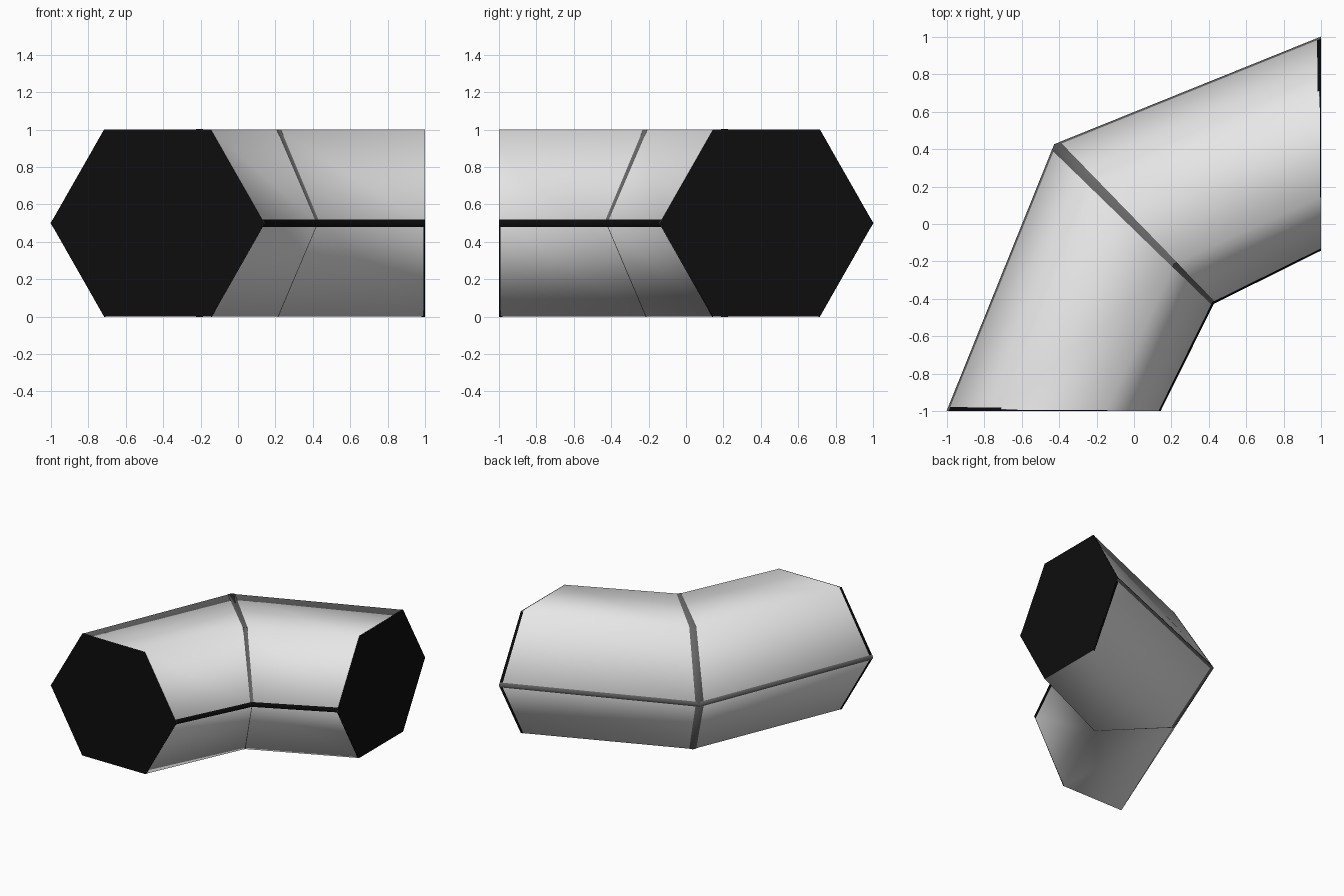
import bpy, math
from mathutils import Vector

if "Cube" in bpy.data.objects:
    bpy.data.objects.remove(bpy.data.objects["Cube"])


def material(name, v):
    m = bpy.data.materials.new(name)
    m.diffuse_color = (v, v, v, 1)
    m.use_nodes = True
    m.node_tree.nodes["Principled BSDF"].inputs["Base Color"].default_value = m.diffuse_color
    return m


light = material("light_grey", 0.80)
dark = material("dark_grey", 0.135)
black = material("black", 0.004)

# Hexagon corners: share of the way from outer to inner edge, and height
HEX = [(0, .5), (.25, 1), (.75, 1), (1, .5), (.75, 0), (.25, 0)]
MID = (Vector((-.425, .425)), Vector((.425, -.425)))
FRONT = (Vector((-1, -1)), Vector((.14, -1)))
RIGHT = (Vector((1, 1)), Vector((1, -.14)))


def point(t, u, grow=1.0):
    """t: -1 front end, 0 bend, 1 right end. u: 0..6 around the hexagon."""
    end = FRONT if t < 0 else RIGHT
    outer = MID[0].lerp(end[0], abs(t))
    inner = MID[1].lerp(end[1], abs(t))
    k = math.floor(u)
    a, b = Vector(HEX[k % 6]), Vector(HEX[(k + 1) % 6])
    s = a.lerp(b, u - k)
    s = Vector((.5, .5)) + (s - Vector((.5, .5))) * grow
    p = outer.lerp(inner, s.x)
    return (p.x, p.y, s.y)


def add(name, verts, faces, mat, smooth=True):
    me = bpy.data.meshes.new(name)
    me.from_pydata(verts, [], faces)
    me.materials.append(mat)
    for p in me.polygons:
        p.use_smooth = smooth
    ob = bpy.data.objects.new(name, me)
    bpy.context.collection.objects.link(ob)
    return ob


def patch(name, ts, us, mat, grow=1.004, closed=False):
    n = len(us)
    verts = [point(t, u, grow) for t in ts for u in us]
    faces = []
    for i in range(len(ts) - 1):
        for j in range(n if closed else n - 1):
            k = (j + 1) % n
            faces.append((i*n + j, i*n + k, (i+1)*n + k, (i+1)*n + j))
    return add(name, verts, faces, mat)


# Bent hexagonal hull
patch("hull", [-1, 0, 1], list(range(6)), light, 1.0, True)

# Black end caps
for name, t in (("front_cap", -1), ("right_cap", 1)):
    order = range(6) if t > 0 else range(5, -1, -1)
    add(name, [point(t, u) for u in order], [tuple(range(6))], black, False)

# Long seams on the outer and inner ridges
patch("outer_seam", [-1, 0, 1], [-.04, 0, .04], dark)
patch("inner_seam", [-1, 0, 1], [2.96, 3, 3.04], black)

# Seam around the bend, wide outside and thin inside
patch("bend_seam_outer", [-.022, 0, .022], [-1, 0, 1, 2], dark)
patch("bend_seam_inner", [-.02, 0, .02], [2, 3], dark, 1.002)
patch("bend_seam_under", [-.004, 0, .004], [3, 4, 5], dark, 1.002)

# Thin black rims beside the end caps
for side, s in (("front", -1), ("right", 1)):
    for part, w, us in (("outer", .015, [-1, 0, 1]), ("top", .006, [1, 2]),
                        ("inner", .012, [3, 4])):
        patch(f"{side}_rim_{part}", sorted([s, s * (1 - w)]), us, black, 1.002)
